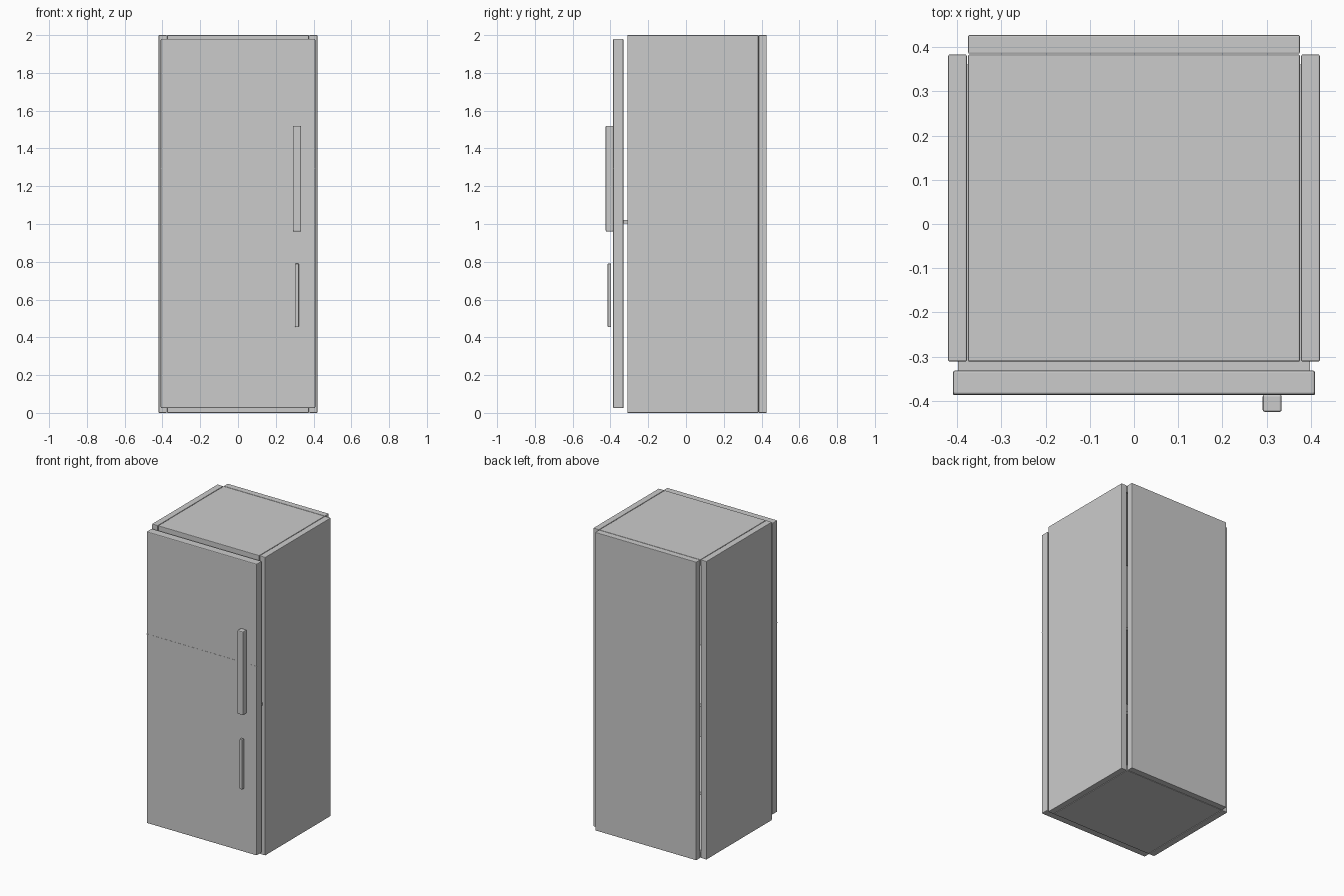
import bpy
from mathutils import Vector

if "Cube" in bpy.data.objects:
    bpy.data.objects.remove(bpy.data.objects["Cube"])


def box(name, lo, hi, bevel=0.003):
    """Softly bevelled box between two corners."""
    lo, hi = Vector(lo), Vector(hi)
    bpy.ops.mesh.primitive_cube_add(size=1, location=(lo + hi) / 2)
    ob = bpy.context.object
    ob.name = name
    ob.scale = hi - lo
    bpy.ops.object.transform_apply(location=False, rotation=False, scale=True)
    if bevel:
        mod = ob.modifiers.new("soft_edges", 'BEVEL')
        mod.width = bevel
        mod.segments = 2
    return ob


T = 0.042                      # panel thickness
FRONT, BACK = -0.311, 0.383    # cabinet depth
IN = 0.375                     # half width between the side panels

# Cabinet shell
for side, x in (("left", -0.42), ("right", 0.42 - T)):
    box(side + "_panel", (x, FRONT, 0), (x + T, BACK, 2))
box("back_panel", (-IN, 0.385, 0), (IN, 0.427, 2))
box("top_panel", (-IN, FRONT, 2 - T), (IN, BACK, 2))
box("bottom_panel", (-IN, FRONT, 0), (IN, BACK, T))

# Interior: divider that reaches the door, and a lower shelf
box("divider_shelf", (-0.398, -0.333, 1.002), (0.398, 0.36, 1.021), 0)
box("lower_shelf", (-IN, -0.29, 0.41), (IN, 0.36, 0.43), 0)

# Door with a thin seam strip
box("door", (-0.409, -0.386, 0.025), (0.409, -0.331, 1.98), 0.005)
box("door_seam", (-0.409, -0.387, 1.292), (0.409, -0.38, 1.295), 0)

# Handles
box("upper_handle", (0.291, -0.425, 0.96), (0.334, -0.385, 1.52), 0.005)
box("lower_handle", (0.302, -0.415, 0.455), (0.322, -0.396, 0.79))
